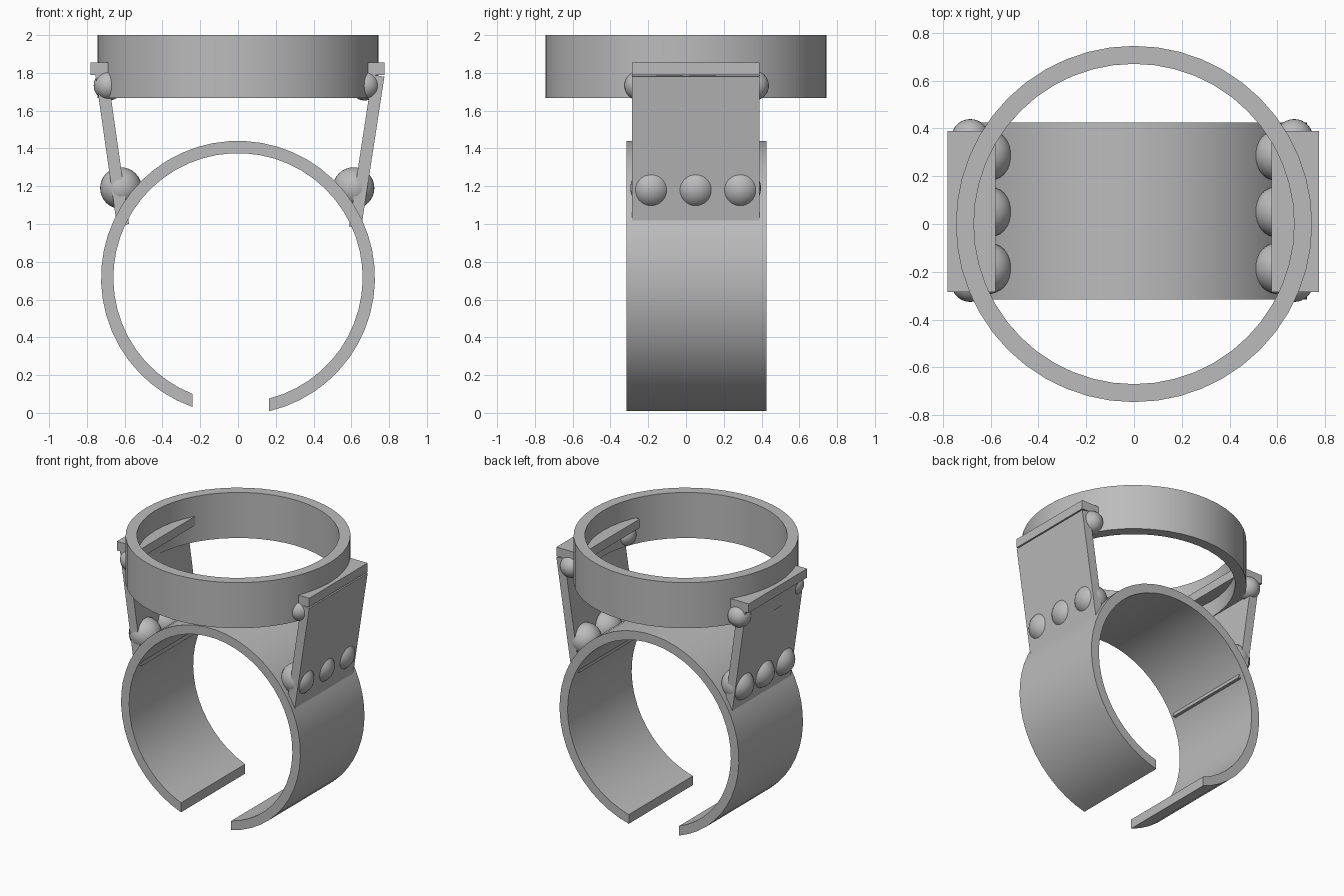
import bpy, bmesh, math
from mathutils import Vector

cube = bpy.data.objects.get("Cube")
if cube:
    bpy.data.objects.remove(cube, do_unlink=True)

metal = bpy.data.materials.new("plain_grey")
GREY = (0.5, 0.5, 0.5, 1)
metal.use_nodes = True
metal.diffuse_color = GREY
metal.node_tree.nodes["Principled BSDF"].inputs["Base Color"].default_value = GREY


def finish(name, bm, smooth=True):
    bmesh.ops.recalc_face_normals(bm, faces=bm.faces)
    mesh = bpy.data.meshes.new(name)
    bm.to_mesh(mesh)
    bm.free()
    mesh.materials.append(metal)
    obj = bpy.data.objects.new(name, mesh)
    bpy.context.collection.objects.link(obj)
    if smooth:
        bpy.ops.object.select_all(action='DESELECT')
        obj.select_set(True)
        bpy.context.view_layer.objects.active = obj
        bpy.ops.object.shade_smooth_by_angle(angle=math.radians(30))
    return obj


def extrude_strip(name, outer, inner, y0, y1, smooth=True):
    """Solid between two matching (x, z) outlines, extruded along y."""
    bm = bmesh.new()
    rows = [[bm.verts.new((x, y, z)) for x, z in line]
            for line, y in ((outer, y0), (outer, y1), (inner, y1), (inner, y0))]
    for a, b in zip(rows, rows[1:] + rows[:1]):
        for i in range(len(outer) - 1):
            bm.faces.new((a[i], a[i + 1], b[i + 1], b[i]))
    for i in (0, -1):
        bm.faces.new([r[i] for r in rows])
    return finish(name, bm, smooth)


def sphere(name, loc, radius):
    bm = bmesh.new()
    bmesh.ops.create_uvsphere(bm, u_segments=32, v_segments=16, radius=radius)
    bmesh.ops.translate(bm, verts=bm.verts, vec=Vector(loc))
    return finish(name, bm)


# Open finger band, with both ends cut vertically
def arc(radius, x_left, x_right, steps=48):
    start = -math.pi / 2 + math.asin(x_right / radius)
    end = 1.5 * math.pi + math.asin(x_left / radius)
    angles = [start + (end - start) * i / steps for i in range(steps + 1)]
    return [(radius * math.cos(a), 0.715 + radius * math.sin(a)) for a in angles]


extrude_strip("finger_band", arc(0.725, -0.24, 0.165), arc(0.66, -0.24, 0.165), -0.315, 0.425)

# Round collar on top
bm = bmesh.new()
section = [bm.verts.new(p) for p in
           ((0.67, 0, 1.667), (0.745, 0, 1.667), (0.745, 0, 2), (0.67, 0, 2))]
edges = [bm.edges.new((section[i], section[(i + 1) % 4])) for i in range(4)]
bmesh.ops.spin(bm, geom=section + edges, cent=(0, 0, 0), axis=(0, 0, 1),
               angle=math.tau, steps=48, use_merge=True)
bmesh.ops.remove_doubles(bm, verts=bm.verts, dist=0.0001)
finish("top_collar", bm)

# Slanted side plates, their caps and the beads
Y0, Y1 = -0.285, 0.39
plates = {
    "left": ([(0.652, 0.977), (0.775, 1.78)], [(0.588, 0.987), (0.711, 1.79)], 0.575, 0.775, 0.612, 0.67),
    "right": ([(-0.641, 0.99), (-0.755, 1.79)], [(-0.577, 1.0), (-0.691, 1.8)], -0.58, -0.78, -0.62, -0.685),
}
for side, (outer, inner, cap_in, cap_out, bead_x, small_x) in plates.items():
    extrude_strip(side + "_plate", outer, inner, Y0, Y1, False)
    extrude_strip(side + "_cap", [(cap_out, 1.79), (cap_out, 1.855)],
                  [(cap_in, 1.79), (cap_in, 1.855)], Y0, Y1, False)
    for i in range(3):
        sphere(f"{side}_large_bead_{i + 1}", (bead_x, -0.185 + 0.236 * i, 1.19), 0.11)
    for end, y in (("front", -0.247), ("back", 0.36)):
        sphere(f"{side}_{end}_small_bead", (small_x, y, 1.733), 0.079)
